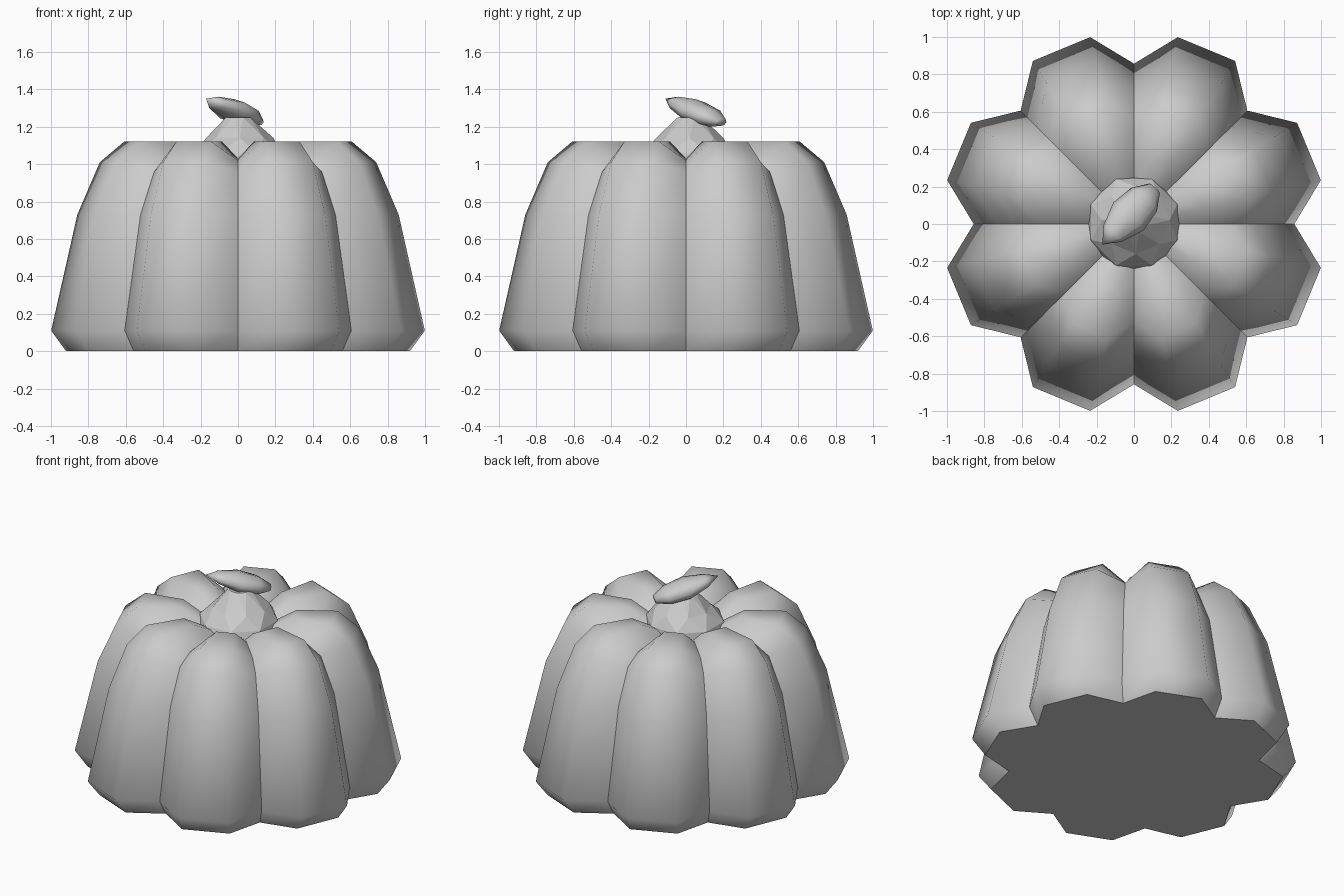
import bpy, bmesh, math
from mathutils import Vector

cube = bpy.data.objects.get("Cube")
if cube:
    bpy.data.objects.remove(cube)

grey = bpy.data.materials.new("plain grey")
grey.use_nodes = True
colour = (0.6, 0.6, 0.6, 1)
grey.diffuse_color = colour
grey.node_tree.nodes["Principled BSDF"].inputs["Base Color"].default_value = colour


def finish(bm, name):
    bmesh.ops.recalc_face_normals(bm, faces=bm.faces)
    mesh = bpy.data.meshes.new(name)
    bm.to_mesh(mesh)
    bm.free()
    obj = bpy.data.objects.new(name, mesh)
    bpy.context.collection.objects.link(obj)
    mesh.materials.append(grey)
    return obj


def bridge(bm, low, high):
    n = len(low)
    return [bm.faces.new((low[i], low[(i + 1) % n], high[(i + 1) % n], high[i]))
            for i in range(n)]


# Ribbed body: each ring has a groove point and two crest points per rib
RIBS = 8
# scale, crest height, groove height
profile = [(0.92, 0, 0), (1, 0.11, 0.11), (0.86, 0.73, 0.73), (0.74, 1.01, 0.96),
           (0.61, 1.12, 1.02), (0.36, 1.12, 1.03), (0.2, 1.03, 0.99)]
bm = bmesh.new()
rings = []
for scale, crest_z, groove_z in profile:
    ring = []
    for rib in range(RIBS):
        for offset, radius, z in ((0, 0.857, groove_z), (13.2, 1.026, crest_z),
                                  (31.8, 1.026, crest_z)):
            a = math.radians(rib * 360 / RIBS + offset)
            r = radius * scale
            ring.append(bm.verts.new((r * math.cos(a), r * math.sin(a), z)))
    rings.append(ring)
for low, high in zip(rings, rings[1:]):
    for face in bridge(bm, low, high):
        face.smooth = True
    for i in range(0, len(low), 3):
        bm.edges.get((low[i], high[i])).smooth = False
for ring in (rings[0], rings[-1]):
    bm.faces.new(ring)
    for i, v in enumerate(ring):
        bm.edges.get((v, ring[i - 1])).smooth = False
finish(bm, "ribbed_body")

# Faceted stem: alternate rings are turned half a step
SIDES = 8
bm = bmesh.new()
rings = []
for k, (r, z, x, y) in enumerate([(0.25, 0.98, 0, 0), (0.25, 1.06, 0, 0.01),
                                  (0.18, 1.14, 0.01, 0.02), (0.07, 1.25, 0, 0.02)]):
    ring = []
    for i in range(SIDES):
        a = math.tau * (i + k / 2) / SIDES
        ring.append(bm.verts.new((x + r * math.cos(a), y + r * math.sin(a), z)))
    rings.append(ring)
for low, high in zip(rings, rings[1:]):
    for i in range(SIDES):
        j = (i + 1) % SIDES
        bm.faces.new((low[i], low[j], high[i]))
        bm.faces.new((low[j], high[j], high[i]))
bm.faces.new(rings[0])
bm.faces.new(rings[-1])
finish(bm, "stem")

# Tilted stem cap: pointed at one end, blunt at the other
tip, tail = Vector((-0.17, -0.11, 1.35)), Vector((0.11, 0.19, 1.225))
axis = tail - tip
side = axis.cross(Vector((0, 0, 1))).normalized()
up = side.cross(axis).normalized()
bm = bmesh.new()
rings = []
for t, size in ((0.2, 0.6), (0.5, 1), (0.8, 0.85), (1, 0.35)):
    centre = tip + axis * t
    rings.append([bm.verts.new(centre + size * (0.11 * math.cos(a) * side
                                                + 0.062 * math.sin(a) * up))
                  for a in (math.tau * i / SIDES for i in range(SIDES))])
for low, high in zip(rings, rings[1:]):
    bridge(bm, low, high)
point = bm.verts.new(tip)
for i in range(SIDES):
    bm.faces.new((point, rings[0][i - 1], rings[0][i]))
bm.faces.new(rings[-1])
for face in bm.faces:
    face.smooth = True
finish(bm, "stem_cap")
